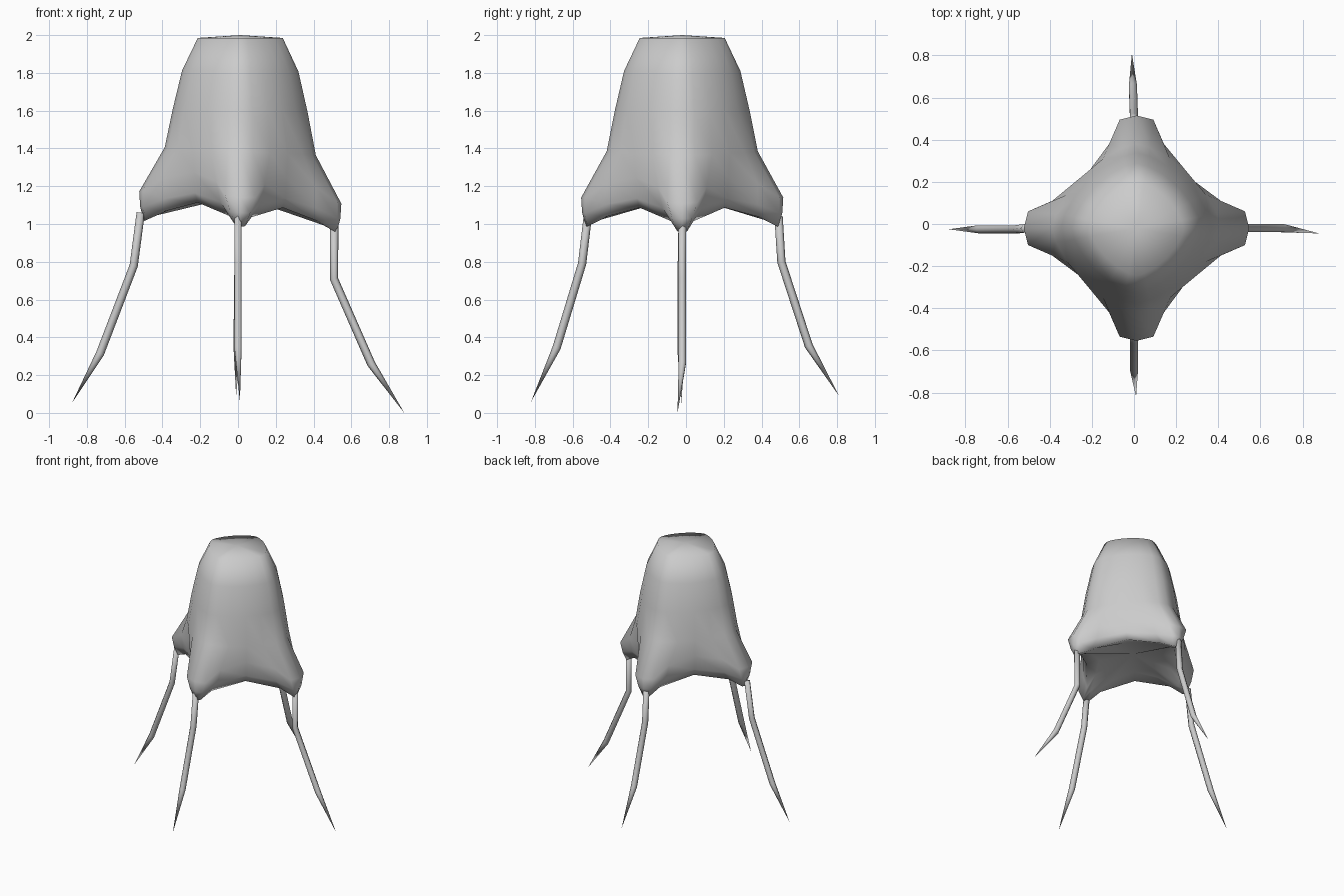
import bpy, bmesh, math
from mathutils import Vector

if "Cube" in bpy.data.objects:
    bpy.data.objects.remove(bpy.data.objects["Cube"])

grey = bpy.data.materials.new("soft grey")
grey.diffuse_color = (0.6, 0.6, 0.6, 1)
grey.use_nodes = True
grey.node_tree.nodes["Principled BSDF"].inputs["Base Color"].default_value = grey.diffuse_color


def finish(bm, name):
    bmesh.ops.recalc_face_normals(bm, faces=bm.faces[:])
    mesh = bpy.data.meshes.new(name)
    bm.to_mesh(mesh)
    bm.free()
    mesh.materials.append(grey)
    mesh.shade_smooth()
    obj = bpy.data.objects.new(name, mesh)
    bpy.context.collection.objects.link(obj)
    return obj


def skin(bm, rings):
    """Bridge rings of equal vertex count."""
    for a, b in zip(rings, rings[1:]):
        n = len(a)
        for i in range(n):
            j = (i + 1) % n
            bm.faces.new((a[i], a[j], b[j], b[i]))


def fan(bm, ring, co):
    tip = bm.verts.new(co)
    for i in range(len(ring)):
        bm.faces.new((ring[i], ring[(i + 1) % len(ring)], tip))


def lean(u, v, z):
    """Slight overall tilt and offset of the bell."""
    return (u + 0.012, v - 0.02, z - 0.06 * u * max(0, min(1, (1.9 - z) / 0.6)))


def four_fold(bm, half):
    """Mirror four points about the lobe axis, then turn them round four times."""
    lobe = [(u, -v, z) for u, v, z in half[2:0:-1]] + list(half)
    ring = []
    for k in range(4):
        c, s = ((1, 0), (0, 1), (-1, 0), (0, -1))[k]
        ring += [bm.verts.new(lean(c * u - s * v, s * u + c * v, z)) for u, v, z in lobe]
    return ring


# Bell: rounded diamond sections above
bm = bmesh.new()
rings = []
for z, r, p in ((1.985, 0.225, 1.5), (1.81, 0.308, 1.55), (1.6, 0.357, 1.55), (1.385, 0.4, 1.5)):
    half = []
    for deg in (0, 15, 30, 45):
        t = math.radians(deg)
        half.append((r * math.cos(t) ** (2 / p), r * math.sin(t) ** (2 / p), z))
    rings.append(four_fold(bm, half))

# Bell: four lobes and the hollowed underside
for half in (
    ((0.535, 0, 1.14), (0.515, 0.08, 1.145), (0.40, 0.13, 1.22), (0.245, 0.245, 1.26)),
    ((0.53, 0, 1.06), (0.515, 0.052, 1.06), (0.40, 0.105, 1.11), (0.24, 0.24, 1.15)),
    ((0.51, 0, 0.985), (0.50, 0.025, 0.99), (0.41, 0.06, 1.04), (0.225, 0.225, 1.10)),
    ((0.44, 0, 1.02), (0.42, 0.02, 1.03), (0.30, 0.075, 1.09), (0.16, 0.16, 1.125)),
):
    rings.append(four_fold(bm, half))
skin(bm, rings)
fan(bm, rings[0], (0.012, -0.02, 2.0))
fan(bm, rings[-1], (0, -0.01, 1.15))
finish(bm, "bell")


# Tentacles: thin bent tubes ending in a point
def tentacle(name, path, radius=0.022, sides=6):
    bm = bmesh.new()
    pts = [Vector(p) for p in path]
    out = Vector((pts[-1].x, pts[-1].y, 0)).normalized()
    out = Vector((round(out.x), round(out.y), 0))
    side = out.cross(Vector((0, 0, 1)))
    rings = []
    for i, p in enumerate(pts[:-1]):
        before = (p - pts[i - 1]).normalized() if i else Vector()
        along = (before + (pts[i + 1] - p).normalized()).normalized()
        across = along.cross(side).normalized()
        rings.append([bm.verts.new(p + radius * (math.cos(a) * across + math.sin(a) * side))
                      for a in (math.tau * k / sides for k in range(sides))])
    skin(bm, rings)
    fan(bm, rings[-1], pts[-1])
    bm.faces.new(rings[0])
    finish(bm, name)


tentacle("left_tentacle", ((-0.515, -0.02, 1.06), (-0.552, -0.025, 0.78), (-0.73, -0.025, 0.315), (-0.88, -0.025, 0.05)))
tentacle("right_tentacle", ((0.51, -0.02, 1.02), (0.508, -0.02, 0.71), (0.705, -0.02, 0.26), (0.88, -0.045, 0.0)))
tentacle("front_tentacle", ((0, -0.52, 1.04), (0, -0.55, 0.79), (0, -0.685, 0.345), (0.01, -0.82, 0.06)))
tentacle("back_tentacle", ((0, 0.49, 1.04), (0, 0.505, 0.80), (-0.005, 0.65, 0.355), (-0.01, 0.81, 0.09)))
